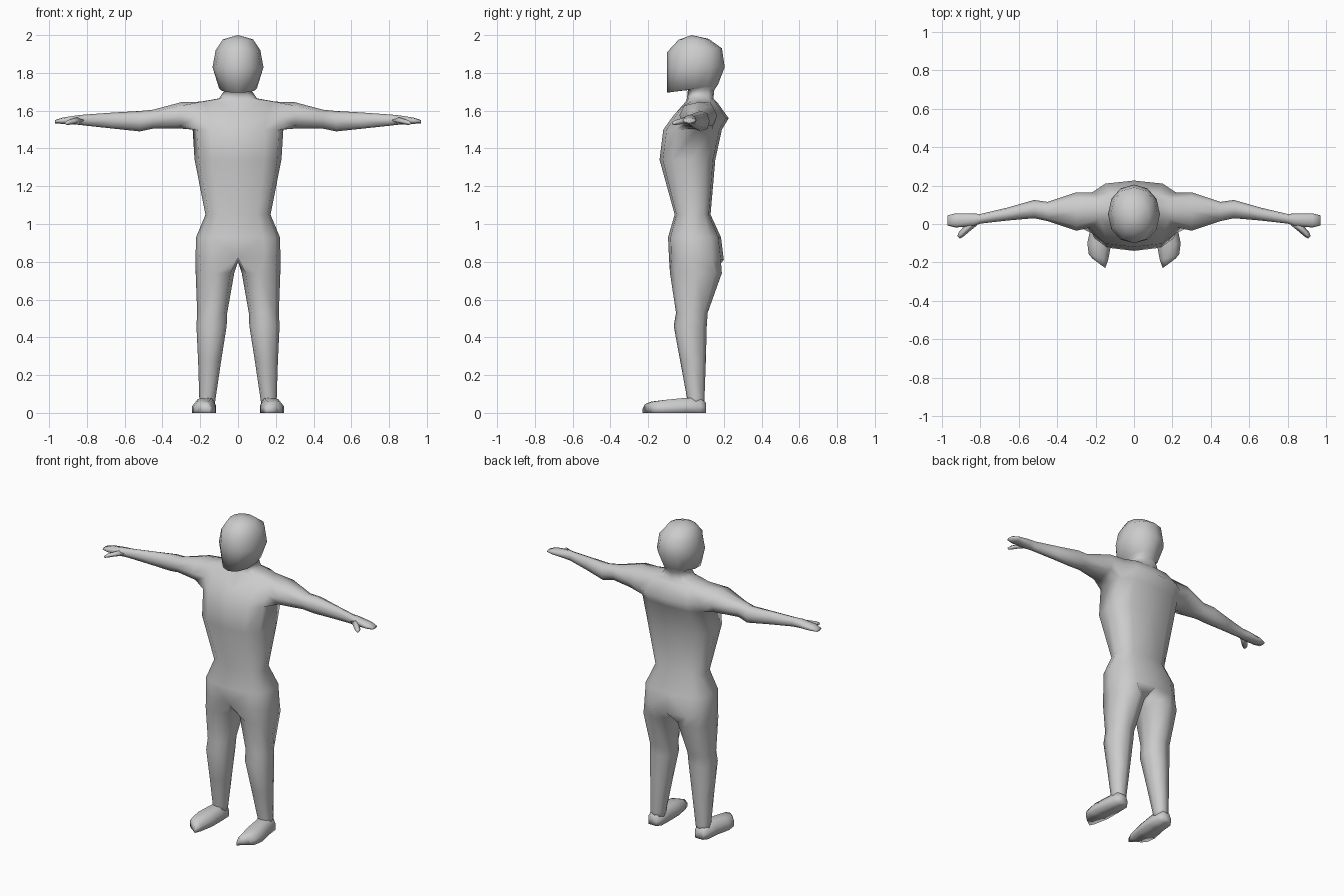
import bpy, bmesh
from math import sin, cos, pi, radians

if "Cube" in bpy.data.objects:
    bpy.data.objects.remove(bpy.data.objects["Cube"])

grey = bpy.data.materials.new("plain grey")
grey.use_nodes = True
grey.diffuse_color = (0.6, 0.6, 0.6, 1)
grey.node_tree.nodes["Principled BSDF"].inputs["Base Color"].default_value = (0.6, 0.6, 0.6, 1)


def skin(bm, rings, closed=True):
    """Join successive rings of vertices with quads."""
    for a, b in zip(rings, rings[1:]):
        for i in range(len(a) if closed else len(a) - 1):
            j = (i + 1) % len(a)
            bm.faces.new((a[i], a[j], b[j], b[i]))


def power(v, p):
    return abs(v) ** p * (1 if v >= 0 else -1)


def finish(name, bm):
    """Mirror the left half, close the seam and make a smooth object."""
    bmesh.ops.mirror(bm, geom=bm.verts[:] + bm.edges[:] + bm.faces[:], axis='X', merge_dist=0.0005)
    bmesh.ops.remove_doubles(bm, verts=bm.verts[:], dist=0.0005)
    bmesh.ops.recalc_face_normals(bm, faces=bm.faces[:])
    mesh = bpy.data.meshes.new(name)
    bm.to_mesh(mesh)
    bm.free()
    mesh.materials.append(grey)
    mesh.shade_smooth()
    obj = bpy.data.objects.new(name, mesh)
    bpy.context.collection.objects.link(obj)


# Half rows of torso, neck and head: z front, z back, half width, y centre, y front, y back
torso = [
    (.82, .81, .225, .04, -.09, .2), (.93, .93, .222, .04, -.095, .185),
    (1.05, 1.05, .172, .035, -.06, .13), (1.34, 1.34, .23, .03, -.14, .155),
    (1.5, 1.5, .24, .06, -.12, .19), (1.57, 1.56, .245, .065, -.07, .226),
    (1.65, 1.645, .2, .07, 0, .165),
    (1.665, 1.665, .1, .07, .005, .145), (1.71, 1.71, .07, .07, .01, .15)]
head = [
    (1.695, 1.74, .1, .05, -.1, .17), (1.83, 1.83, .135, .05, -.1, .205),
    (1.91, 1.93, .118, .06, -.1, .19), (1.975, 1.98, .08, .04, -.04, .12)]

bm = bmesh.new()
rows = []
for k, (zf, zb, w, yc, yf, yb) in enumerate(torso + head):
    p = 0.72 if k < len(torso) else 0.95
    row = []
    for j in range(7):
        a = pi * j / 6
        c = power(cos(a), p)
        y = yc - c * ((yc - yf) if c > 0 else (yb - yc))
        x = 0 if j in (0, 6) else w * power(sin(a), p)
        row.append(bm.verts.new((x, y, zf + (zb - zf) * (1 - c) / 2)))
    rows.append(row)

# Torso surface, leaving an opening for the arm
ARM = 4
for k in range(len(rows) - 1):
    for j in range(6):
        if k in (ARM, ARM + 1) and j in (2, 3):
            continue
        bm.faces.new((rows[k][j], rows[k][j + 1], rows[k + 1][j + 1], rows[k + 1][j]))

# Crown of the head
crown = bm.verts.new((0, .03, 2.0))
for a, b in zip(rows[-1], rows[-1][1:]):
    bm.faces.new((a, b, crown))

# Arm and hand: x, y front, y back, z bottom, z top
arm = [
    (.3, -.035, .165, 1.505, 1.645), (.45, .015, .115, 1.505, 1.605),
    (.52, .03, .125, 1.49, 1.598), (.66, .018, .085, 1.505, 1.59),
    (.8, .002, .052, 1.52, 1.58), (.84, -.012, .055, 1.525, 1.577),
    (.93, -.018, .055, 1.53, 1.563), (.97, -.008, .045, 1.533, 1.55)]
steps = [(0, 2), (0, 3), (0, 4), (1, 4), (2, 4), (2, 3), (2, 2), (1, 2)]
rings = [[rows[ARM + r][c] for r, c in steps]]
for x, y0, y1, z0, z1 in arm:
    ring = []
    for i in range(8):
        a = radians(45 * i - 135)
        ring.append(bm.verts.new((x, (y0 + y1) / 2 + (y1 - y0) / 2 * power(cos(a), .85),
                                  (z0 + z1) / 2 + (z1 - z0) / 2 * power(sin(a), .85))))
    rings.append(ring)
skin(bm, rings)
bm.faces.new(rings[-1])

# Leg: z, x inner, x outer, y front, y back
leg = [
    (.74, .02, .224, -.085, .19), (.53, .057, .216, -.053, .115),
    (.46, .06, .22, -.065, .11), (.27, .09, .211, -.03, .105),
    (.08, .118, .205, .005, .098), (.03, .125, .205, .01, .095)]
crotch = bm.verts.new((0, .05, .8))
rings = [rows[0] + [crotch]]
for z, x0, x1, y0, y1 in leg:
    ring = []
    for j in range(8):
        a = radians(-50 + 46.7 * j if j < 7 else 270)
        ring.append(bm.verts.new(((x0 + x1) / 2 + (x1 - x0) / 2 * power(sin(a), .85),
                                  (y0 + y1) / 2 - (y1 - y0) / 2 * power(cos(a), .85), z)))
    rings.append(ring)
skin(bm, rings)
bm.faces.new(rings[-1])
finish("body", bm)

# Feet: y, x inner, x outer, top z, skew that makes the inner toe longer
foot = [
    (.105, .14, .195, .055, 0), (.08, .12, .215, .075, 0), (0, .117, .222, .08, 0),
    (-.1, .118, .243, .07, 0), (-.175, .135, .235, .06, .02), (-.205, .15, .215, .045, .03)]
bm = bmesh.new()
rings = []
for y, x0, x1, h, skew in foot:
    w = x1 - x0
    outline = [(0, 0), (1, 0), (1, .5), (.78, 1), (.22, 1), (0, .5)]
    rings.append([bm.verts.new((x0 + u * w, y + skew * (u * 2 - 1) * .8, v * h)) for u, v in outline])
skin(bm, rings)
bm.faces.new(rings[0])
bm.faces.new(rings[-1])
finish("feet", bm)

# Thumbs: centre x, y, z and half size
thumb = [(.835, .01, 1.55, .02), (.875, -.03, 1.543, .015), (.9, -.055, 1.537, .013), (.912, -.07, 1.533, .007)]
bm = bmesh.new()
rings = []
for x, y, z, s in thumb:
    rings.append([bm.verts.new((x + s * u, y + s * u * .8, z + s * v))
                  for u, v in ((-1, 0), (0, -1), (1, 0), (0, 1))])
skin(bm, rings)
bm.faces.new(rings[0])
bm.faces.new(rings[-1])
finish("thumbs", bm)
